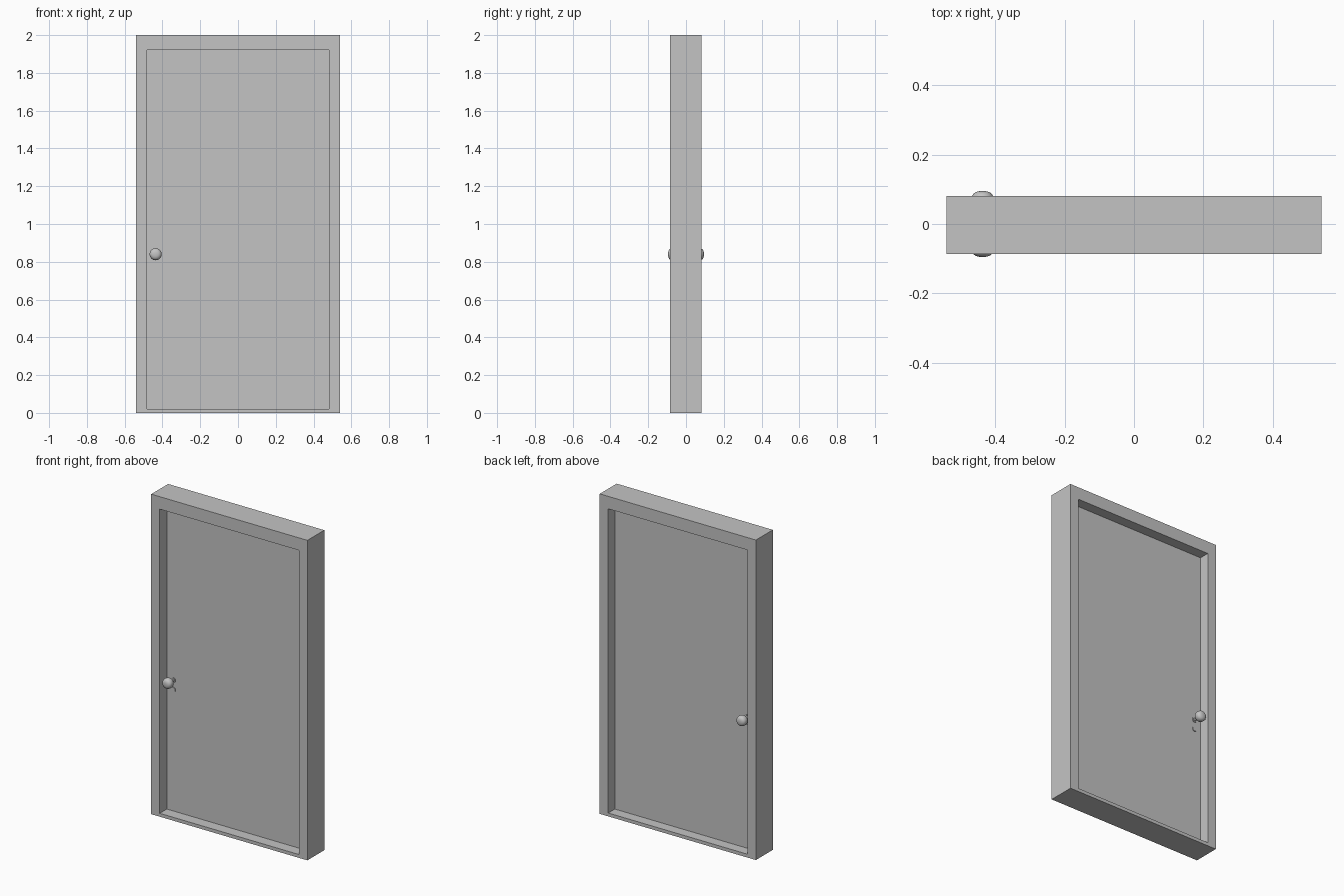
import bpy, bmesh, math
from mathutils import Vector

cube = bpy.data.objects.get("Cube")
if cube:
    bpy.data.objects.remove(cube, do_unlink=True)

grey = bpy.data.materials.new("light grey")
grey.use_nodes = True
COLOUR = (0.55, 0.55, 0.55, 1)
grey.diffuse_color = COLOUR
grey.node_tree.nodes["Principled BSDF"].inputs["Base Color"].default_value = COLOUR

HALF_SLAB = 0.016
KNOB_X, KNOB_Z = -0.436, 0.84


def finish(bm, name, both_sides=False, smooth=False):
    """Turn a bmesh into an object, optionally mirrored front to back."""
    bmesh.ops.remove_doubles(bm, verts=bm.verts, dist=1e-5)
    bmesh.ops.recalc_face_normals(bm, faces=bm.faces)
    mesh = bpy.data.meshes.new(name)
    bm.to_mesh(mesh)
    bm.free()
    mesh.materials.append(grey)
    obj = bpy.data.objects.new(name, mesh)
    bpy.context.collection.objects.link(obj)
    if smooth:
        bpy.ops.object.select_all(action='DESELECT')
        obj.select_set(True)
        bpy.context.view_layer.objects.active = obj
        bpy.ops.object.shade_smooth_by_angle(angle=math.radians(40))
    if both_sides:
        mod = obj.modifiers.new("other side", 'MIRROR')
        mod.use_axis = (False, True, False)
    return obj


def push(bm, faces, y, keep=False):
    """Extrude faces along y."""
    out = bmesh.ops.extrude_face_region(bm, geom=faces, use_keep_orig=keep)
    verts = [g for g in out["geom"] if isinstance(g, bmesh.types.BMVert)]
    bmesh.ops.translate(bm, verts=verts, vec=(0, y, 0))


def lathe(name, profile, x, z):
    """Spin (radius, distance from the door centre) points about y."""
    bm = bmesh.new()
    vs = [bm.verts.new((x + r, -d, z)) for r, d in profile]
    es = [bm.edges.new(pair) for pair in zip(vs, vs[1:])]
    bmesh.ops.spin(bm, geom=vs + es, cent=(x, 0, z), axis=(0, 1, 0),
                   angle=math.tau, steps=32)
    return finish(bm, name, both_sides=True, smooth=True)


# Frame: a rectangular ring with a thin sill
bm = bmesh.new()


def loop(half_width, low, high):
    return [bm.verts.new((x, -0.086, z)) for x, z in
            ((-half_width, low), (half_width, low),
             (half_width, high), (-half_width, high))]


outer, inner = loop(0.54, 0, 2), loop(0.481, 0.021, 1.922)
ring = [bm.faces.new((outer[i], outer[i - 1], inner[i - 1], inner[i]))
        for i in range(4)]
push(bm, ring, 0.167, keep=True)
finish(bm, "door_frame")

# Door leaf: a grid of stiles and rails with two sunken panels on each side
bm = bmesh.new()
xs = (-0.481, -0.405, 0.405, 0.481)
zs = (0.021, 0.116, 0.747, 0.933, 1.828, 1.922)
grid = [[bm.verts.new((x, -HALF_SLAB, z)) for x in xs] for z in zs]
panels = []
for row in range(len(zs) - 1):
    for col in range(len(xs) - 1):
        face = bm.faces.new((grid[row][col], grid[row][col + 1],
                             grid[row + 1][col + 1], grid[row + 1][col]))
        if col == 1 and row in (1, 3):
            panels.append(face)
for panel in panels:
    push(bm, [panel], 0.009)
finish(bm, "door_leaf", both_sides=True)

# Knobs: rounded, slightly flattened buns
bun = []
for i in range(17):
    a = math.pi * i / 16
    c, s = math.cos(a), max(math.sin(a), 0)
    bun.append((0.032 * s ** 0.8, 0.069 - 0.026 * math.copysign(abs(c) ** 0.8, c)))
lathe("door_knob", bun, KNOB_X, KNOB_Z)
lathe("knob_shank", [(0.009, HALF_SLAB), (0.009, 0.06)], KNOB_X, KNOB_Z)

# Small round plates behind the knob and around the keyhole
plate = [(0, HALF_SLAB), (0.016, HALF_SLAB), (0.016, HALF_SLAB + 0.005),
         (0, HALF_SLAB + 0.005)]
lathe("knob_rose", plate, KNOB_X, KNOB_Z)
lathe("keyhole_plate", plate, KNOB_X, KNOB_Z - 0.06)
